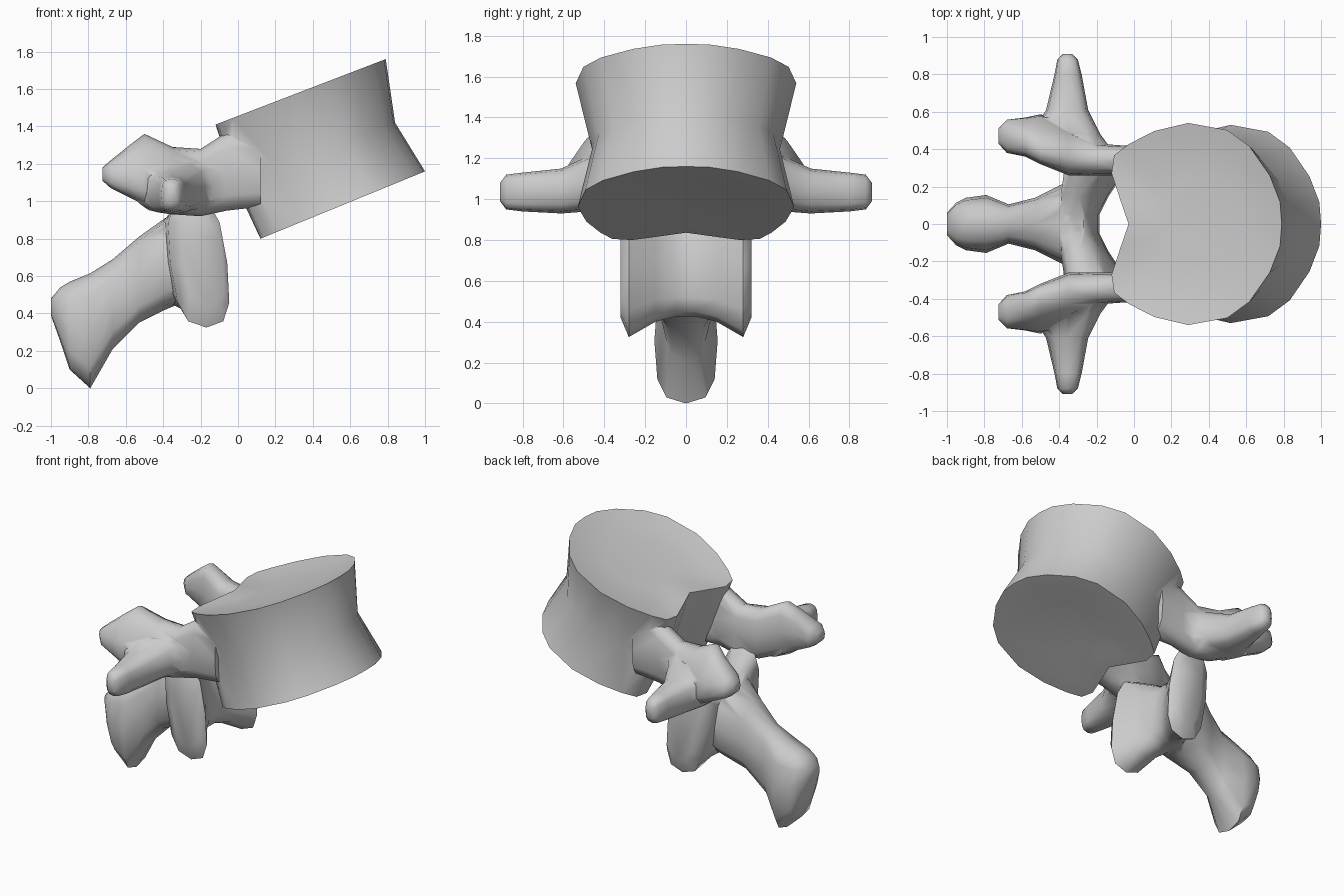
import bpy, bmesh, math
from mathutils import Vector

if "Cube" in bpy.data.objects:
    bpy.data.objects.remove(bpy.data.objects["Cube"])


def sgnpow(v, p):
    return math.copysign(abs(v) ** p, v)


def loft(name, rings):
    """Closed skin through rings of 3D points, capped at both ends."""
    bm = bmesh.new()
    vs = [[bm.verts.new(p) for p in r] for r in rings]
    n = len(vs[0])
    for a, b in zip(vs, vs[1:]):
        for i in range(n):
            j = (i + 1) % n
            bm.faces.new((a[i], a[j], b[j], b[i]))
    bm.faces.new(vs[0])
    bm.faces.new(vs[-1])
    bmesh.ops.recalc_face_normals(bm, faces=bm.faces)
    me = bpy.data.meshes.new(name)
    bm.to_mesh(me)
    bm.free()
    ob = bpy.data.objects.new(name, me)
    bpy.context.collection.objects.link(ob)
    return ob


def box_ring(axis, pos, a0, a1, z0, z1, side=1, shear=0, lean=0, n=12):
    """Rounded-box section across x or y; a is the other horizontal axis."""
    pts = []
    for i in range(n):
        t = 2 * math.pi * i / n
        a = (a0 + a1) / 2 + (a1 - a0) / 2 * sgnpow(math.cos(t), 0.7)
        z = (z0 + z1) / 2 + (z1 - z0) / 2 * sgnpow(math.sin(t), 0.7)
        a -= (a - a0) * lean * max(0, z - 1.13)
        x, y = (pos, a) if axis == 'x' else (a, pos)
        pts.append(Vector((x + shear * (0.65 - z), y * side, z)))
    return pts


# Vertebral body: tilted kidney-shaped rings with a narrow waist
OUTLINE = [(-0.80, 0), (-0.89, 0.22), (-1, 0.5), (-0.97, 0.68), (-0.8, 0.79),
           (-0.5, 0.92), (-0.1, 1), (0.36, 0.93), (0.62, 0.77), (0.86, 0.48),
           (0.98, 0.22), (1, 0)]
OUTLINE += [(u, -v) for u, v in OUTLINE[-2:0:-1]]


def body_ring(rear, front, half, scale=1.0, sink=0.0):
    r, f = Vector((rear[0], 0, rear[1])), Vector((front[0], 0, front[1]))
    mid, u = (r + f) / 2, (f - r) / 2
    up = Vector((-u.z, 0, u.x)).normalized()
    return [mid + (u * k + Vector((0, half * v, 0))) * scale + up * sink
            for k, v in OUTLINE]


top = ((-0.12, 1.41), (0.79, 1.76), 0.54)
waist = ((-0.02, 1.10), (0.84, 1.42), 0.46)
base = ((0.12, 0.80), (1.0, 1.16), 0.53)
body = loft("vertebra", [
    body_ring(*top, 0.5, -0.035), body_ring(*top, 0.8, -0.02), body_ring(*top),
    body_ring(*waist), body_ring(*base),
    body_ring(*base, 0.8, 0.0), body_ring(*base, 0.5, 0.01)])

parts = []
for side, tag in ((1, "left"), (-1, "right")):
    # Pedicle running back into the upper joint process
    parts.append(loft("pedicle_" + tag, [box_ring('x', *s[:5], side, 0, s[5]) for s in (
        (0.12, 0.22, 0.43, 0.97, 1.36, 0), (-0.06, 0.26, 0.42, 0.95, 1.37, 0),
        (-0.20, 0.26, 0.43, 0.92, 1.28, 0), (-0.35, 0.26, 0.55, 0.93, 1.29, 2),
        (-0.50, 0.32, 0.60, 0.98, 1.36, 2.2), (-0.58, 0.36, 0.58, 1.02, 1.30, 2.2),
        (-0.68, 0.38, 0.56, 1.07, 1.22, 1), (-0.725, 0.43, 0.51, 1.11, 1.18, 0))]))
    # Sideways process
    parts.append(loft("side_process_" + tag, [box_ring('y', *s, side) for s in (
        (0.36, -0.52, -0.09, 0.95, 1.25), (0.48, -0.55, -0.18, 0.94, 1.21),
        (0.61, -0.47, -0.245, 0.93, 1.15), (0.80, -0.425, -0.28, 0.94, 1.13),
        (0.88, -0.41, -0.30, 0.95, 1.12), (0.91, -0.38, -0.33, 0.99, 1.08))]))

# Rear arch plate with the lower joint processes at its sides
half = ((0.32, -0.29, -0.08, 0.42, 0.90), (0.28, -0.36, -0.055, 0.325, 1.02),
        (0.15, -0.38, -0.14, 0.40, 0.96), (0.05, -0.42, -0.19, 0.425, 0.91))
arch = [box_ring('y', *s, -1, 0.12) for s in half]
arch += [box_ring('y', *s, 1, 0.12) for s in reversed(half)]
parts.append(loft("arch", arch))

# Rear spine with a drooping bulbous end
parts.append(loft("rear_spine", [box_ring('x', x, -w, w, z0, z1) for x, w, z0, z1 in (
    (-0.27, 0.23, 0.47, 0.90), (-0.39, 0.21, 0.42, 0.91), (-0.53, 0.14, 0.35, 0.81),
    (-0.67, 0.105, 0.21, 0.69), (-0.79, 0.155, 0.0, 0.615), (-0.90, 0.14, 0.10, 0.57),
    (-0.95, 0.115, 0.25, 0.54), (-1.0, 0.06, 0.39, 0.48))]))

# Fuse everything into one bone
bpy.context.view_layer.objects.active = body
for p in parts:
    m = body.modifiers.new("fuse", 'BOOLEAN')
    m.operation, m.solver, m.object = 'UNION', 'EXACT', p
    bpy.ops.object.modifier_apply(modifier=m.name)
    bpy.data.objects.remove(p, do_unlink=True)

bpy.ops.object.select_all(action='DESELECT')
body.select_set(True)
bpy.ops.object.shade_smooth_by_angle(angle=math.radians(58))
